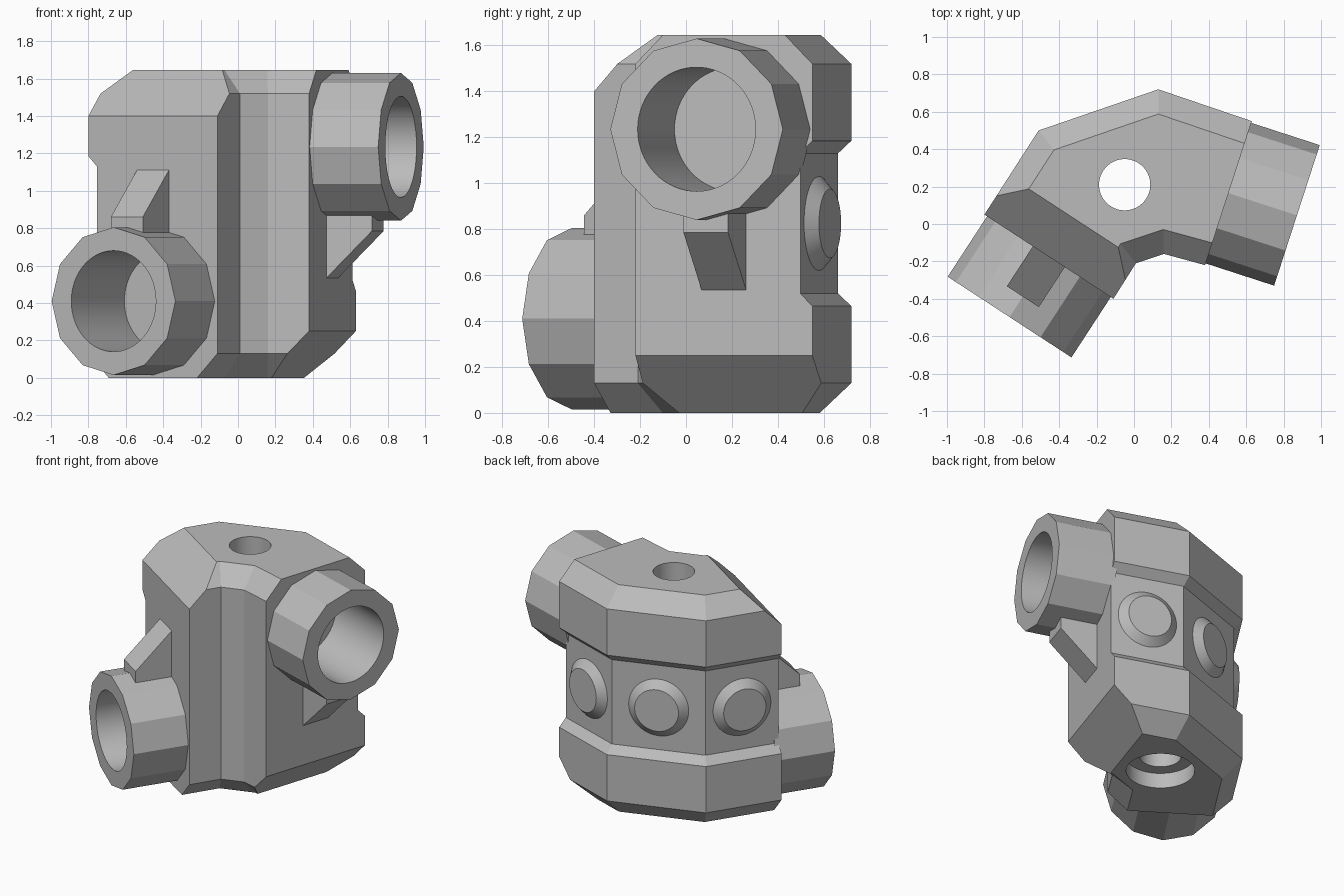
import bpy, bmesh
from mathutils import Vector, Matrix
from math import radians

cube = bpy.data.objects.get("Cube")
if cube:
    bpy.data.objects.remove(cube)

grey = bpy.data.materials.new("plain_grey")
grey.use_nodes = True
GREY = (0.5, 0.5, 0.5, 1)
grey.diffuse_color = GREY
grey.node_tree.nodes["Principled BSDF"].inputs["Base Color"].default_value = GREY


def finish(name, bm):
    bmesh.ops.recalc_face_normals(bm, faces=bm.faces)
    mesh = bpy.data.meshes.new(name)
    bm.to_mesh(mesh)
    bm.free()
    obj = bpy.data.objects.new(name, mesh)
    mesh.materials.append(grey)
    bpy.context.collection.objects.link(obj)
    return obj


def frame(origin, out):
    """Axes: across the face, up, out of the face."""
    up = Vector((0, 0, 1))
    m = Matrix((up.cross(out), up, out)).transposed().to_4x4()
    m.translation = origin
    return m


def cylinder(name, m, start, end, r1, r2, sides):
    bm = bmesh.new()
    bmesh.ops.create_cone(bm, cap_ends=True, segments=sides, radius1=r1, radius2=r2,
                          depth=end - start,
                          matrix=m @ Matrix.Translation((0, 0, (start + end) / 2)))
    return finish(name, bm)


# Body plan, counter-clockwise from the front corner of the left-hand port face
plan = [Vector(p) for p in ((-.11, -.40), (.01, -.21), (.16, -.16), (.38, -.22),
                            (.63, .55), (.13, .72), (-.51, .50), (-.80, .05))]
N = len(plan)
RIGHT, LEFT = 3, 7          # the two edges that carry ports
BACK = (4, 5, 6)


def inward(i):
    d = (plan[(i + 1) % N] - plan[i]).normalized()
    return Vector((-d.y, d.x))


def ring(base=0, right=0, left=0, back=None):
    """Plan inset by a separate distance for each edge."""
    dist = [base] * N
    dist[RIGHT], dist[LEFT] = right, left
    if back is not None:
        for i in BACK:
            dist[i] = back
    pts = []
    for i in range(N):
        a, b = inward(i - 1 if i else N - 1), inward(i)
        da, db = dist[i - 1], dist[i]
        det = a.x * b.y - a.y * b.x
        pts.append(plan[i] + Vector(((da * b.y - db * a.y) / det,
                                     (a.x * db - b.x * da) / det)))
    return pts


# Body: chamfered ends and a recessed band round the back
levels = [(0, ring(.13, right=.25)), (.13, ring(right=.12)), (.25, ring()),
          (.465, ring()), (.52, ring(back=.055)), (1.13, ring(back=.055)),
          (1.185, ring()), (1.40, ring()), (1.52, ring(left=.12)),
          (1.645, ring(.125, left=.245))]
bm = bmesh.new()
rows = [[bm.verts.new((p.x, p.y, z)) for p in pts] for z, pts in levels]
for low, high in zip(rows, rows[1:]):
    for i in range(N):
        j = (i + 1) % N
        bm.faces.new((low[i], low[j], high[j], high[i]))
bm.faces.new(rows[0][::-1])
bm.faces.new(rows[-1])
bmesh.ops.dissolve_limit(bm, angle_limit=radians(.5), verts=bm.verts, edges=bm.edges)
body = finish("body", bm)

# Ports, their bores and gussets
cutters, parts = [], [body]
for name, edge, z, sign in (("upper_port", RIGHT, 1.235, -1), ("lower_port", LEFT, .41, 1)):
    mid = (plan[edge] + plan[(edge + 1) % N]) / 2
    m = frame(mid.to_3d() + Vector((0, 0, z)), -inward(edge).to_3d())
    port = cylinder(name, m, -.03, .385, .395, .395, 12)
    bore = cylinder(name + "_bore", m, -.135, .6, .27, .27, 64)
    cutters.append((bore, (body, port)))
    parts.append(port)
    bm = bmesh.new()
    profile = ((-.03, .36), (-.03, .70), (0, .70), (.255, .45), (.255, .36))
    sides = [[bm.verts.new(m @ Vector((x, sign * h, out))) for out, h in profile]
             for x in (-.102, .102)]
    for side in sides:
        bm.faces.new(side)
    for i in range(len(profile)):
        j = (i + 1) % len(profile)
        bm.faces.new((sides[0][i], sides[0][j], sides[1][j], sides[1][i]))
    finish(name + "_gusset", bm)

# Vertical hole with a counterbore underneath
hole_frame = Matrix.Translation((-.05, .21, 0))
for name, start, end, r in (("hole", -.2, 2, .137), ("counterbore", -.2, .11, .225)):
    cutters.append((cylinder(name, hole_frame, start, end, r, r, 64), (body,)))

for cutter, targets in cutters:
    for obj in targets:
        mod = obj.modifiers.new("cut", "BOOLEAN")
        mod.operation, mod.solver, mod.object = "DIFFERENCE", "EXACT", cutter
        bpy.context.view_layer.objects.active = obj
        with bpy.context.temp_override(object=obj, active_object=obj):
            bpy.ops.object.modifier_apply(modifier=mod.name)
for cutter, _ in cutters:
    bpy.data.objects.remove(cutter)

# Round buttons in the recessed band
band = ring(back=.055)
for name, i in zip(("right_button", "middle_button", "left_button"), BACK):
    mid = (band[i] + band[i + 1]) / 2
    m = frame(mid.to_3d() + Vector((0, 0, .825)), -inward(i).to_3d())
    parts.append(cylinder(name, m, -.001, .05, .206, .15, 48))

# Smooth the round surfaces, keep the facets crisp
for obj in parts:
    bpy.ops.object.select_all(action="DESELECT")
    obj.select_set(True)
    bpy.context.view_layer.objects.active = obj
    bpy.ops.object.shade_smooth_by_angle(angle=radians(20))
